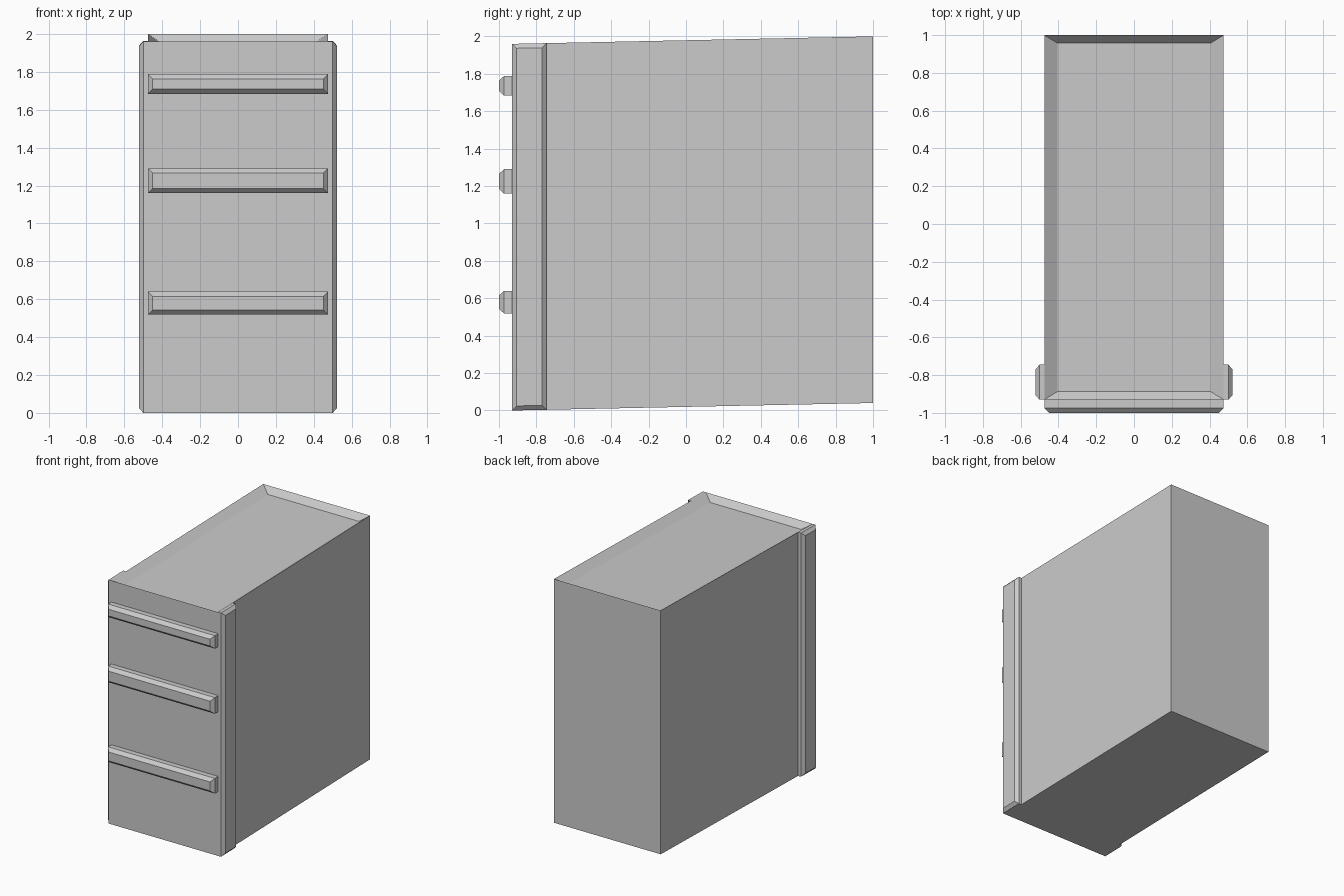
import bpy
import bmesh
from mathutils import Vector

if "Cube" in bpy.data.objects:
    bpy.data.objects.remove(bpy.data.objects["Cube"])

FRONT, SLOPE = -0.93, 0.04 / 1.93   # front plane, backward rise of the case


def shear(bm):
    for v in bm.verts:
        v.co.z += (v.co.y - FRONT) * SLOPE


def finish(bm, name):
    bmesh.ops.recalc_face_normals(bm, faces=bm.faces)
    mesh = bpy.data.meshes.new(name)
    bm.to_mesh(mesh)
    bm.free()
    obj = bpy.data.objects.new(name, mesh)
    bpy.context.collection.objects.link(obj)
    return obj


def box(lo, hi):
    bm = bmesh.new()
    bmesh.ops.create_cube(bm, size=1)
    lo, hi = Vector(lo), Vector(hi)
    for v in bm.verts:
        v.co = Vector(((lo[i] + hi[i]) / 2 + v.co[i] * (hi[i] - lo[i]) for i in range(3)))
    return bm


def raise_face(bm, direction, inset, offset):
    """Extrude the face looking along direction and shrink it by inset per axis."""
    d = Vector(direction)
    bm.normal_update()
    face = max(bm.faces, key=lambda f: f.normal.dot(d))
    centre = face.calc_center_median()
    new = bmesh.ops.extrude_discrete_faces(bm, faces=[face])["faces"][0]
    for v in new.verts:
        for i in range(3):
            if abs(d[i]) < 0.5:
                v.co[i] -= inset[i] if v.co[i] > centre[i] else -inset[i]
        v.co += d * offset


# Case with a sunken, sloping-edged top
bm = box((-0.475, FRONT, 0), (0.475, 1, 1.96))
raise_face(bm, (0, 0, 1), (0.07, 0.043, 0), -0.048)
shear(bm)
finish(bm, "cabinet_case")

# Chamfered side strips flush with the front
for side, name in ((1, "right"), (-1, "left")):
    xs = sorted((0.475 * side, 0.5 * side))
    bm = box((xs[0], FRONT, 0), (xs[1], -0.745, 1.96))
    raise_face(bm, (side, 0, 0), (0, 0.025, 0.024), 0.022)
    shear(bm)
    finish(bm, name + "_side_strip")

# Drawer handles
for name, z0, z1 in (("top", 1.684, 1.788), ("middle", 1.16, 1.29), ("bottom", 0.519, 0.64)):
    bm = box((-0.475, -0.973, z0), (0.475, FRONT, z1))
    raise_face(bm, (0, -1, 0), (0.025, 0, 0.025), 0.027)
    finish(bm, name + "_drawer_handle")
